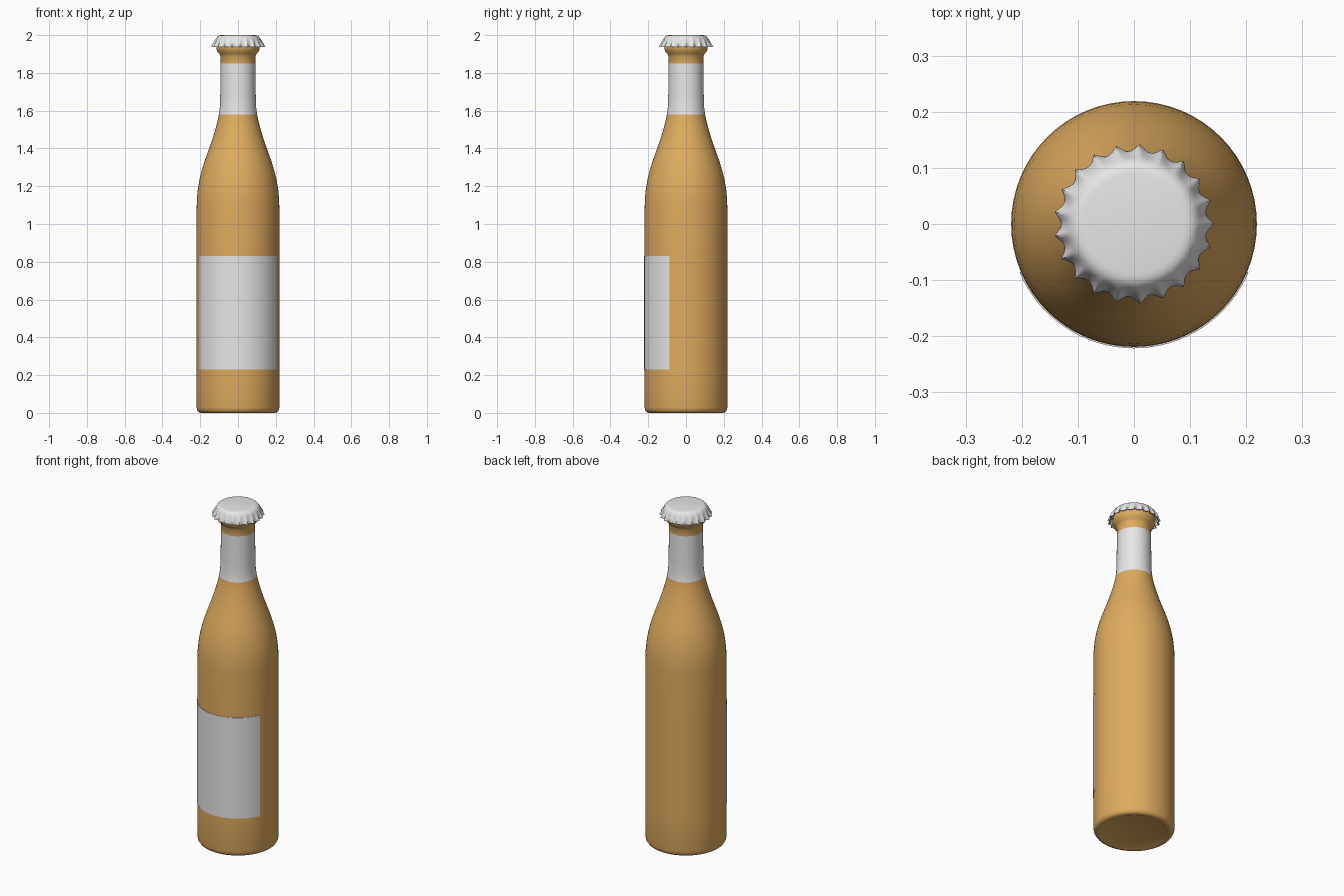
import bpy, bmesh, math

if "Cube" in bpy.data.objects:
    bpy.data.objects.remove(bpy.data.objects["Cube"])

def material(name, rgb):
    m = bpy.data.materials.new(name)
    m.diffuse_color = (*rgb, 1)
    m.use_nodes = True
    m.node_tree.nodes["Principled BSDF"].inputs["Base Color"].default_value = m.diffuse_color
    return m

amber = material("amber glass", (0.74, 0.41, 0.115))
paper = material("label grey", (0.8, 0.8, 0.8))
metal = material("cap metal", (0.8, 0.8, 0.8))

def finish(bm, name, mats, angle=50):
    bmesh.ops.recalc_face_normals(bm, faces=bm.faces)
    me = bpy.data.meshes.new(name)
    bm.to_mesh(me)
    bm.free()
    ob = bpy.data.objects.new(name, me)
    bpy.context.collection.objects.link(ob)
    for m in mats:
        me.materials.append(m)
    bpy.ops.object.select_all(action='DESELECT')
    ob.select_set(True)
    bpy.context.view_layer.objects.active = ob
    bpy.ops.object.shade_smooth_by_angle(angle=math.radians(angle))
    return ob

def loft(bm, rings, closed=True):
    """Bridge successive rings of points with quads."""
    vs = [[bm.verts.new(p) for p in r] for r in rings]
    for a, b in zip(vs, vs[1:]):
        n = len(a)
        for i in range(n if closed else n - 1):
            j = (i + 1) % n
            bm.faces.new((a[i], a[j], b[j], b[i]))
    return vs

def circle(r, z, n=64):
    return [(r * math.cos(2 * math.pi * i / n), r * math.sin(2 * math.pi * i / n), z)
            for i in range(n)]

# Bottle: lathed profile, closed at the base and mouth
profile = [(0.17, 0.008), (0.185, 0.002), (0.198, 0.0), (0.209, 0.005), (0.216, 0.015),
           (0.219, 0.03), (0.219, 0.23), (0.219, 0.83), (0.219, 1.08), (0.2175, 1.13),
           (0.213, 1.18), (0.205, 1.23), (0.193, 1.28), (0.178, 1.33), (0.160, 1.38),
           (0.142, 1.43), (0.126, 1.48), (0.112, 1.53), (0.101, 1.58), (0.096, 1.62),
           (0.094, 1.68), (0.093, 1.76), (0.092, 1.85), (0.092, 1.89), (0.098, 1.90),
           (0.111, 1.915), (0.115, 1.93), (0.115, 1.95), (0.105, 1.97)]
bm = bmesh.new()
rings = loft(bm, [circle(r, z) for r, z in profile])
bm.faces.new(rings[0])
bm.faces.new(rings[-1])
for f in bm.faces:  # neck band
    f.material_index = int(1.58 < f.calc_center_median().z < 1.85)
finish(bm, "bottle", [amber, paper])

# Front label: thin curved sheet wrapping the front of the body
half = math.radians(67)
arc = [-math.pi / 2 - half + 2 * half * i / 32 for i in range(33)]
bm = bmesh.new()
loft(bm, [[(r * math.cos(a), r * math.sin(a), z) for a in arc]
          for r, z in ((0.219, 0.23), (0.2215, 0.23), (0.2215, 0.83), (0.219, 0.83))], closed=False)
finish(bm, "front_label", [paper])

# Crown cap: domed top with 21 pointed flutes growing towards the rim
FLUTES, STEPS = 21, 8
def fluted(r, z, depth):
    pts = []
    for i in range(FLUTES * STEPS):
        a = 2 * math.pi * i / (FLUTES * STEPS)
        ridge = 1 - abs(math.sin(a * FLUTES / 2))
        rr = r + depth * ridge
        pts.append((rr * math.cos(a), rr * math.sin(a), z))
    return pts

cap = [(0.09, 2.0, 0), (0.101, 1.998, 0), (0.109, 1.993, 0), (0.115, 1.985, 0.001),
       (0.119, 1.975, 0.004), (0.124, 1.96, 0.008), (0.129, 1.945, 0.012),
       (0.130, 1.937, 0.013), (0.126, 1.937, 0.012), (0.116, 1.965, 0.003)]
bm = bmesh.new()
rings = loft(bm, [fluted(*c) for c in cap])
bm.faces.new(rings[0])
finish(bm, "crown_cap", [metal], 60)
